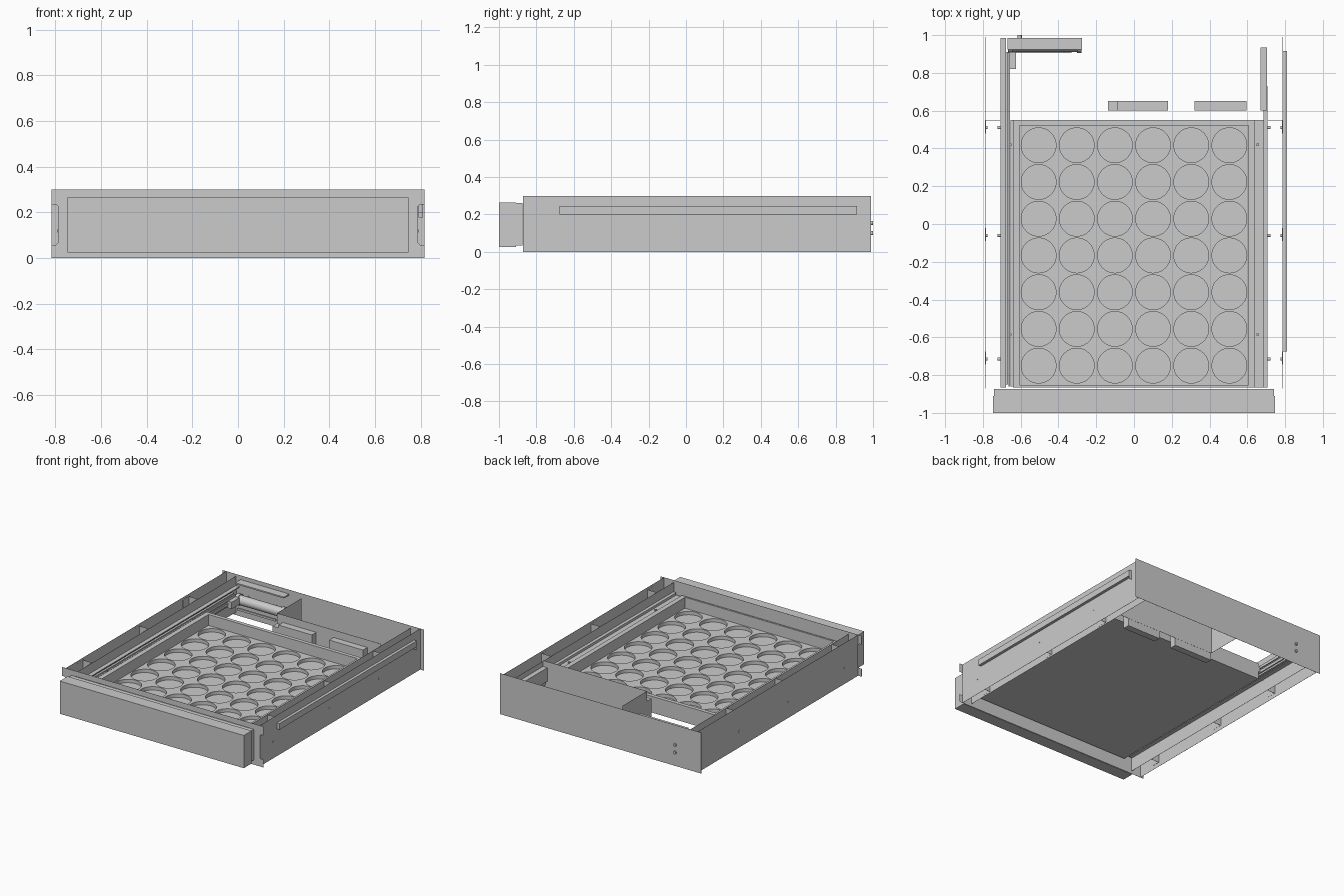
import bpy, bmesh, math
from mathutils import Matrix

if "Cube" in bpy.data.objects:
    bpy.data.objects.remove(bpy.data.objects["Cube"])


def finish(name, bm, smooth=False):
    bmesh.ops.recalc_face_normals(bm, faces=bm.faces)
    me = bpy.data.meshes.new(name)
    bm.to_mesh(me)
    bm.free()
    ob = bpy.data.objects.new(name, me)
    bpy.context.collection.objects.link(ob)
    if smooth:
        bpy.ops.object.select_all(action='DESELECT')
        bpy.context.view_layer.objects.active = ob
        ob.select_set(True)
        bpy.ops.object.shade_smooth_by_angle()
    return ob


def add_box(bm, x0, x1, y0, y1, z0, z1):
    m = Matrix.Translation(((x0 + x1) / 2, (y0 + y1) / 2, (z0 + z1) / 2)) @ \
        Matrix.Diagonal((abs(x1 - x0), y1 - y0, z1 - z0, 1))
    bmesh.ops.create_cube(bm, size=1, matrix=m)


def boxes(name, *dims):
    bm = bmesh.new()
    for d in dims:
        add_box(bm, *d)
    return finish(name, bm)


def add_cyl(bm, c, r, length, axis='Z', seg=24):
    rot = {'X': Matrix.Rotation(math.pi / 2, 4, 'Y'),
           'Y': Matrix.Rotation(math.pi / 2, 4, 'X'), 'Z': Matrix()}[axis]
    bmesh.ops.create_cone(bm, cap_ends=True, segments=seg, radius1=r, radius2=r,
                          depth=length, matrix=Matrix.Translation(c) @ rot)


def extrude_y(name, pts, y0, y1):
    # closed x-z outline pulled along y
    bm = bmesh.new()
    f = bm.faces.new([bm.verts.new((x, y0, z)) for x, z in pts])
    g = bmesh.ops.extrude_face_region(bm, geom=[f])
    verts = [v for v in g['geom'] if isinstance(v, bmesh.types.BMVert)]
    bmesh.ops.translate(bm, verts=verts, vec=(0, y1 - y0, 0))
    return finish(name, bm)


T = 0.001  # sheet metal thickness
SCREW_Y = (-0.715, -0.06, 0.51)

# drawer front
boxes("front_panel", (-0.747, 0.747, -1.0, -0.91, 0.025, 0.265))
boxes("front_backing", (-0.74, 0.74, -0.91, -0.874, 0.035, 0.26))

# back panel with two screws
boxes("back_panel", (-0.817, 0.817, 0.989, 0.99, 0, 0.3))
bm = bmesh.new()
for z in (0.10, 0.155):
    add_cyl(bm, (-0.605, 0.992, z), 0.011, 0.016, 'Y', 16)
finish("back_screws", bm, True)

# front frame: top and bottom strips joining notched side flanges
boxes("front_frame_strips", (-0.71, 0.71, -0.872, -0.871, 0, 0.04),
      (-0.71, 0.71, -0.872, -0.871, 0.26, 0.3))

# double side walls with cross brackets, flanges and screws
for s, side in ((-1, "left"), (1, "right")):
    boxes(side + "_outer_wall", (s * (0.788 - T), s * 0.788, -0.871, 0.989, 0, 0.3))
    boxes(side + "_inner_wall", (s * 0.709, s * (0.709 + T), -0.871, 0.989, 0.02, 0.285))
    a, b, c = s * 0.788, s * 0.797, s * 0.817
    pts = [(s * 0.71, 0), (c, 0), (c, 0.058), (b, 0.058), (a, 0.066),
           (a, 0.226), (b, 0.235), (c, 0.235), (c, 0.3), (s * 0.71, 0.3)]
    extrude_y(side + "_front_flange", pts, -0.872, -0.871)
    bm = bmesh.new()
    for y in SCREW_Y:
        e = y + 0.04
        add_box(bm, s * 0.71, s * 0.787, e - T, e, 0.03, 0.285)
        add_box(bm, s * 0.712, s * (0.712 + T), e - 0.07, e, 0.03, 0.285)
        add_box(bm, s * (0.785 - T), s * 0.785, e - 0.07, e, 0.03, 0.285)
    finish(side + "_wall_brackets", bm)
    bm = bmesh.new()
    for y in SCREW_Y:
        for x in (0.783, 0.715):
            add_cyl(bm, (s * x, y, 0.12), 0.008, 0.014, 'X', 16)
    finish(side + "_wall_screws", bm, True)

# outer rail on the right wall
boxes("outer_rail", (0.789, 0.81, -0.675, 0.915, 0.2, 0.245))
boxes("outer_rail_stop", (0.789, 0.81, 0.914, 0.915, 0.178, 0.2))

# tray: floor and four walls
boxes("tray",
      (-0.64, 0.64, -0.865, 0.55, 0.09, 0.098),
      (-0.64, -0.605, -0.865, 0.55, 0.098, 0.21),
      (0.605, 0.64, -0.865, 0.55, 0.098, 0.21),
      (-0.605, 0.605, 0.522, 0.55, 0.098, 0.21),
      (-0.605, 0.605, -0.865, -0.852, 0.098, 0.21))

# tray insert with 6 x 7 round pockets
insert = boxes("pocket_insert", (-0.605, 0.605, -0.852, 0.522, 0.098, 0.13))
bm = bmesh.new()
for i in range(6):
    for j in range(7):
        add_cyl(bm, (-0.505 + i * 0.202, -0.75 + j * 0.1945, 0.155), 0.092, 0.1, 'Z', 40)
cutter = finish("pocket_cutter", bm)
cutter.hide_render = True
mod = insert.modifiers.new("pockets", 'BOOLEAN')
mod.operation = 'DIFFERENCE'
mod.solver = 'EXACT'
mod.object = cutter
bpy.ops.object.select_all(action='DESELECT')
bpy.context.view_layer.objects.active = insert
insert.select_set(True)
bpy.ops.object.modifier_apply(modifier=mod.name)
bpy.data.objects.remove(cutter)

# left slide: long fixed C channel, middle and inner members
extrude_y("left_slide_channel", [(-0.708, 0.12), (-0.678, 0.12), (-0.678, 0.126), (-0.702, 0.126),
                                 (-0.702, 0.212), (-0.678, 0.212), (-0.678, 0.218), (-0.708, 0.218)],
          -0.865, 0.984)
boxes("left_slide_members",
      (-0.684, -0.668, -0.85, 0.91, 0.135, 0.205),
      (-0.665, -0.656, -0.86, 0.91, 0.145, 0.165),
      (-0.665, -0.656, -0.86, 0.91, 0.178, 0.198),
      (-0.654, -0.641, -0.86, 0.55, 0.15, 0.19))
boxes("left_slide_end", (-0.665, -0.625, 0.82, 0.91, 0.13, 0.18))

# right slide
boxes("right_slide",
      (0.685, 0.708, -0.865, 0.73, 0.12, 0.218),
      (0.64, 0.685, -0.865, 0.55, 0.14, 0.2))
boxes("right_rear_block", (0.67, 0.705, 0.6, 0.935, 0.15, 0.25))

# screws on the slides
bm = bmesh.new()
for y in (-0.585, 0.42):
    for x in (-0.655, 0.655):
        add_cyl(bm, (x, y, 0.203), 0.008, 0.014, 'Z', 12)
finish("slide_screws", bm, True)

# rear roller under its cover
boxes("roller_cover", (-0.67, -0.275, 0.925, 0.985, 0.262, 0.272))
boxes("roller_guide", (-0.64, -0.33, 0.905, 0.918, 0.085, 0.1))
bm = bmesh.new()
add_cyl(bm, (-0.47, 0.945, 0.145), 0.034, 0.36, 'X', 32)
for x in (-0.655, -0.29):
    add_cyl(bm, (x, 0.945, 0.145), 0.04, 0.025, 'X', 32)
finish("roller", bm, True)

# rear plate with return and two control boxes
boxes("rear_plate", (-0.14, 0.705, 0.651, 0.651 + T, 0.06, 0.295),
      (-0.14, -0.14 + T, 0.651, 0.935, 0.06, 0.295))
boxes("control_boxes", (-0.09, 0.18, 0.6, 0.65, 0.005, 0.24),
      (-0.138, -0.09, 0.6, 0.65, 0.005, 0.22),
      (0.32, 0.595, 0.6, 0.65, 0.005, 0.24))
